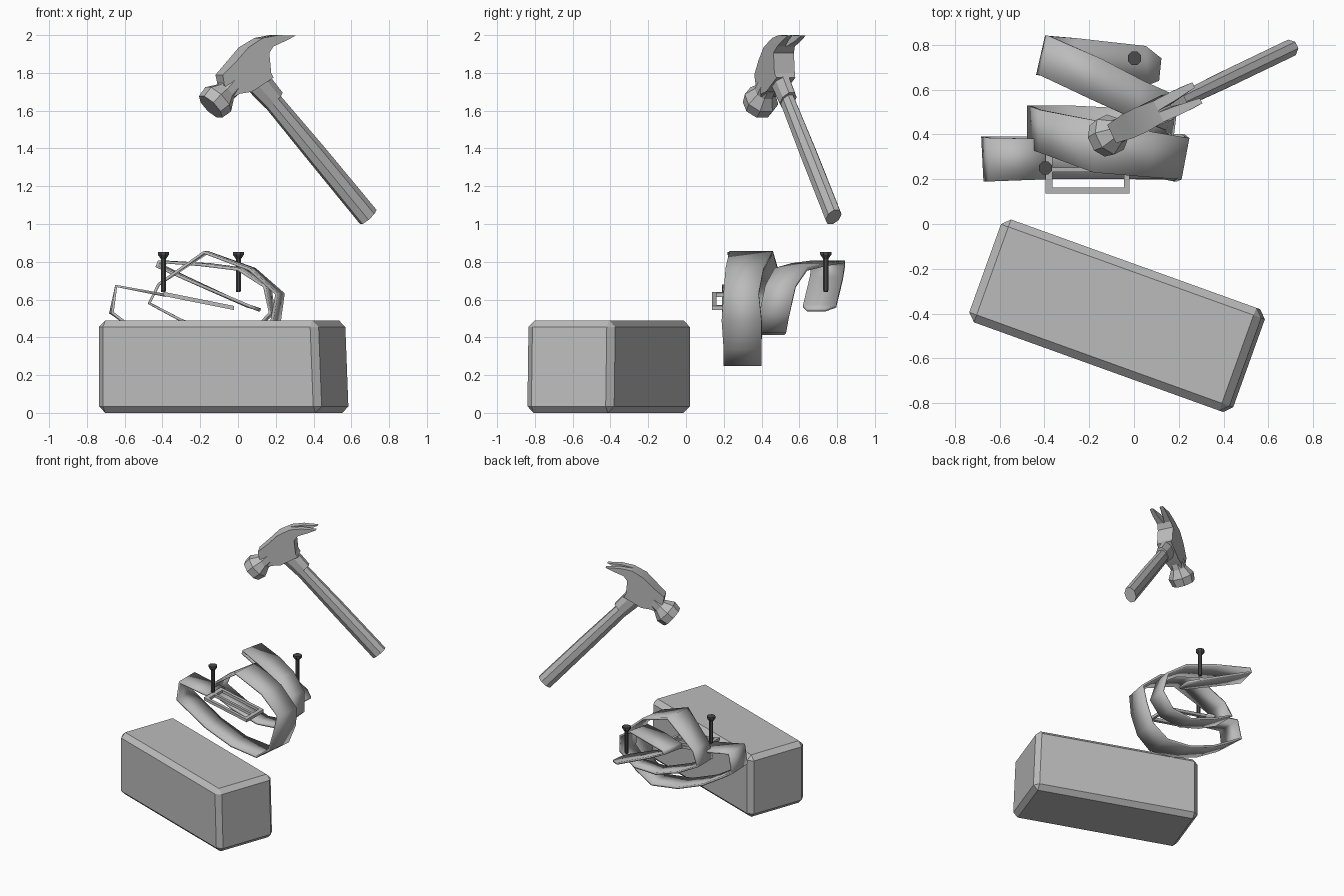
import bpy, bmesh, math
from mathutils import Vector

if "Cube" in bpy.data.objects:
    bpy.data.objects.remove(bpy.data.objects["Cube"])


def material(name, v):
    m = bpy.data.materials.new(name)
    m.diffuse_color = (v, v, v, 1)
    m.use_nodes = True
    m.node_tree.nodes["Principled BSDF"].inputs["Base Color"].default_value = m.diffuse_color
    return m


GREY = material("grey", 0.5)
DARK = material("dark_grey", 0.07)


def make(name, verts, faces, mat=GREY, smooth=None):
    me = bpy.data.meshes.new(name)
    me.from_pydata([tuple(v) for v in verts], [], faces)
    bm = bmesh.new()
    bm.from_mesh(me)
    bmesh.ops.recalc_face_normals(bm, faces=bm.faces[:])
    bm.to_mesh(me)
    bm.free()
    me.materials.append(mat)
    ob = bpy.data.objects.new(name, me)
    bpy.context.collection.objects.link(ob)
    if smooth:
        bpy.ops.object.select_all(action='DESELECT')
        bpy.context.view_layer.objects.active = ob
        ob.select_set(True)
        bpy.ops.object.shade_smooth_by_angle(angle=math.radians(smooth))
    return ob


def loft(name, rings, mat=GREY, smooth=None):
    """Closed tube through rings of equal point count."""
    n = len(rings[0])
    verts = [v for r in rings for v in r]
    faces = [(i * n + j, i * n + (j + 1) % n, (i + 1) * n + (j + 1) % n, (i + 1) * n + j)
             for i in range(len(rings) - 1) for j in range(n)]
    faces += [tuple(range(n)), tuple(range(len(verts) - n, len(verts)))]
    return make(name, verts, faces, mat, smooth)


# chamfered block, slightly narrower at the top of one end
L, W, H = 0.627, 0.244, 0.49
corners = [(sx * L, sy * W) for sx, sy in ((-1, -1), (1, -1), (1, 1), (-1, 1))]
block = loft("block", [[Vector((x - (0.02 if z and x > 0 else 0), y, z)) for x, y in corners]
                       for z in (0, H)])
block.location = (-0.075, -0.41, 0)
block.rotation_euler.z = math.radians(-19.8)
bev = block.modifiers.new("chamfer", 'BEVEL')
bev.width, bev.segments = 0.035, 1

# hammer lies in a vertical plane; t is the offset across that plane
N = Vector((-0.432, 0.902, 0))


def plane(x, z, t=0):
    return Vector((x, 0.45 + 0.48 * x, z)) + N * t


def ring(x, z, axis, r, rt, n=8):
    q = axis.cross(N).normalized()
    c = plane(x, z)
    return [c + q * r * math.cos(a) + N * rt * math.sin(a)
            for a in (math.tau * (k + 0.5) / n for k in range(n))]


def prism(name, pts):
    """Extrude a side profile; each point is x, z, near offset, far offset."""
    n = len(pts)
    return loft(name, [[plane(x, z, a) for x, z, a, b in pts],
                       [plane(x, z, b) for x, z, a, b in pts]], smooth=25)


shaft_axis = plane(0.15, 1.69) - plane(0.69, 1.037)
head_axis = shaft_axis.cross(N).normalized()

loft("hammer_handle", [ring(0.69, 1.037, shaft_axis, 0.060, 0.042),
                       ring(0.42, 1.365, shaft_axis, 0.058, 0.042),
                       ring(0.15, 1.69, shaft_axis, 0.052, 0.036)], smooth=25)
loft("hammer_collar", [ring(0.19, 1.655, shaft_axis, 0.064, 0.044),
                       ring(0.09, 1.77, shaft_axis, 0.074, 0.048)], smooth=25)
loft("hammer_face", [ring(-0.145, 1.62, head_axis, 0.084, 0.084),
                     ring(-0.105, 1.66, head_axis, 0.094, 0.094),
                     ring(-0.065, 1.70, head_axis, 0.058, 0.058),
                     ring(-0.02, 1.75, head_axis, 0.058, 0.055)], smooth=25)
body = [(-0.09, 1.735, .042), (-0.10, 1.79, .045), (-0.03, 1.865, .058), (0.03, 1.935, .06),
        (0.11, 1.985, .052), (0.165, 1.94, .052), (0.14, 1.905, .06), (0.15, 1.80, .06),
        (0.165, 1.775, .055), (0.05, 1.70, .055), (-0.01, 1.69, .05), (-0.035, 1.675, .042)]
prism("hammer_head", [(x, z, -t, t) for x, z, t in body])
claw = [(0.11, 1.985, .004, .052), (0.19, 2.0, .012, .055), (0.283, 1.997, .026, .052),
        (0.23, 1.97, .02, .055), (0.165, 1.94, .004, .052)]
for side, s in (("near", -1), ("far", 1)):
    prism("hammer_claw_" + side, [(x, z, s * a, s * b) for x, z, a, b in claw])

# belt: one ribbon spiralling from buckle to tail; x, z, front y, back y, x skew
stations = [
    (-.38, .622, .20, .38, 0), (-.645, .672, .19, .385, 0), (-.665, .53, .19, .39, -.01),
    (-.60, .48, .20, .39, 0), (-.42, .37, .20, .39, 0), (-.20, .285, .20, .39, 0),
    (.02, .257, .20, .40, 0), (.13, .34, .20, .40, .03), (.18, .49, .19, .40, .04),
    (.205, .63, .20, .385, .035), (.06, .76, .21, .41, .03), (-.18, .85, .23, .46, .02),
    (-.42, .68, .32, .51, 0), (-.47, .58, .34, .53, 0), (-.30, .49, .36, .53, 0),
    (-.10, .42, .38, .52, 0), (.08, .43, .39, .53, 0), (.17, .53, .39, .55, .02),
    (.14, .67, .42, .58, .03), (0, .76, .47, .64, .04), (-.20, .785, .56, .74, .05),
    (-.42, .80, .665, .84, .04), (-.43, .775, .665, .84, .04), (-.28, .71, .655, .83, .02),
    (.06, .565, .62, .795, -.01), (.11, .545, .64, .74, .01)]
verts = []
for x, z, y0, y1, k in stations:
    verts += [(x, y0, z), (x + k, y1, z)]
belt = make("belt_strap", verts,
            [(2 * i, 2 * i + 1, 2 * i + 3, 2 * i + 2) for i in range(len(stations) - 1)],
            smooth=40)
sol = belt.modifiers.new("thickness", 'SOLIDIFY')
sol.thickness, sol.offset = 0.016, 0


# buckle: tilted rectangular frame with a prong
def bar(name, x0, x1, y0, y1):
    def z(x):
        return 0.63 - (x + 0.40) * 0.2
    loft(name, [[Vector((x, y, z(x) + h)) for y, h in
                 ((y0, -.01), (y1, -.01), (y1, .012), (y0, .012))] for x in (x0, x1)])


bar("buckle_front", -.395, -.02, .137, .162)
bar("buckle_back", -.395, -.02, .325, .35)
bar("buckle_left", -.395, -.365, .162, .325)
bar("buckle_right", -.045, -.02, .162, .325)
bar("buckle_prong", -.365, -.045, .232, .252)

# nails
for name, x, y in (("nail_front", -.395, .25), ("nail_back", .002, .74)):
    prof = [(.012, .64), (.015, .65), (.015, .815), (.032, .838), (.032, .853)]
    loft(name, [[Vector((x + r * math.cos(a), y + r * math.sin(a), z))
                 for a in (math.tau * (k + .5) / 8 for k in range(8))] for r, z in prof],
         mat=DARK)
